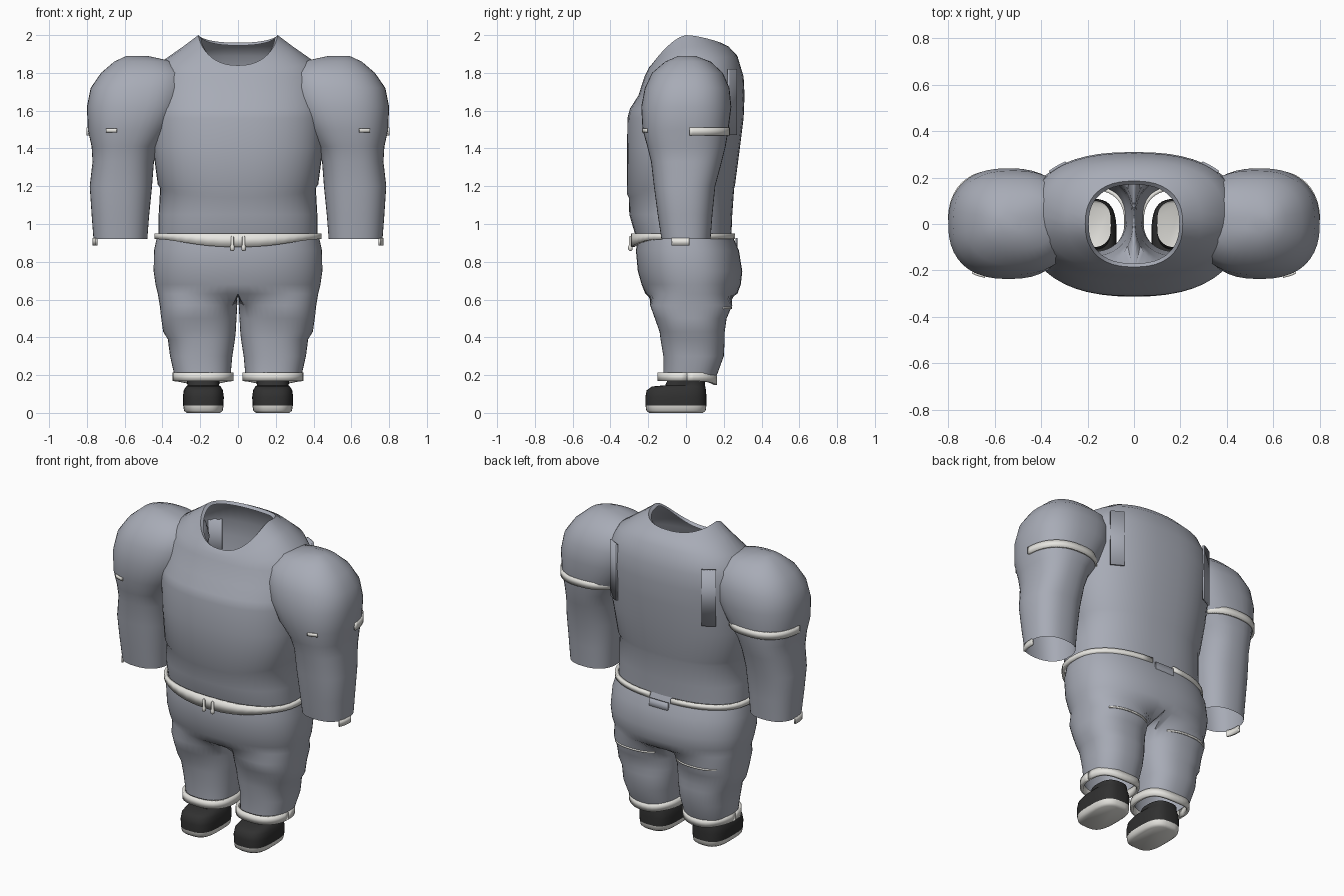
import bpy, bmesh
from math import sin, cos, radians, copysign

cube = bpy.data.objects.get("Cube")
if cube:
    bpy.data.objects.remove(cube)


def material(name, rgb):
    m = bpy.data.materials.new(name)
    m.use_nodes = True
    m.diffuse_color = (*rgb, 1)
    m.node_tree.nodes["Principled BSDF"].inputs["Base Color"].default_value = (*rgb, 1)
    return m


CLOTH = material("blue grey cloth", (0.39, 0.41, 0.47))
TRIM = material("off white trim", (0.80, 0.79, 0.75))
LEATHER = material("black shoe", (0.03, 0.03, 0.03))


def oval(x0, x1, y0, y1, z, deg, p=2.4, front=0, back=0, power=1.3):
    """Point on a rounded section; front and back shift its height there."""
    c, s = cos(radians(deg)), sin(radians(deg))
    x = (x0 + x1) / 2 + (x1 - x0) / 2 * copysign(abs(c) ** (2 / p), c)
    y = (y0 + y1) / 2 + (y1 - y0) / 2 * copysign(abs(s) ** (2 / p), s)
    return x, y, z + (front if s < 0 else back) * abs(s) ** power


def skin(name, rings, mat, closed=True, caps=(), mirror=False, thick=0, seam=False):
    """Join rows of points into a surface."""
    bm = bmesh.new()
    rows = [[bm.verts.new(co) for co in ring] for ring in rings]
    n = len(rows[0])
    for lo, hi in zip(rows, rows[1:]):
        for i in range(n if closed else n - 1):
            j = (i + 1) % n
            quad = (lo[i], lo[j], hi[j], hi[i])
            if seam and all(abs(v.co.x) < 1e-6 for v in quad):
                continue
            bm.faces.new(quad)
    for c in caps:
        bm.faces.new(rows[c])
    bmesh.ops.recalc_face_normals(bm, faces=bm.faces)
    me = bpy.data.meshes.new(name)
    bm.to_mesh(me)
    bm.free()
    me.materials.append(mat)
    me.shade_smooth()
    me.set_sharp_from_angle(angle=radians(50))
    ob = bpy.data.objects.new(name, me)
    bpy.context.collection.objects.link(ob)
    if thick:
        mod = ob.modifiers.new("thickness", "SOLIDIFY")
        mod.thickness = thick
        mod.offset = 0
    if mirror:
        ob.modifiers.new("mirror", "MIRROR")
    return ob


def loft(name, sections, mat, n=40, **kw):
    rings = [[oval(*s[:5], 360 * i / n, *s[5:]) for i in range(n)] for s in sections]
    return skin(name, rings, mat, **kw)


def band(name, box, z0, z1, a0, a1, mat, sag=0, tilt=0, thick=0.012, **kw):
    """Strip of cloth wrapped around a section between two angles."""
    n = 40
    angles = [a0 + (a1 - a0) * i / n for i in range(n + 1)]
    rings = [[oval(*box, z0, a, 2.4, sag, tilt, 4) for a in angles],
             [oval(*box, z1, a, 2.4, 0, tilt, 4) for a in angles]]
    return skin(name, rings, mat, closed=False, thick=thick, **kw)


# Shirt body: height, half width, front, back, then front and back height shift
shirt = [(0.93, 0.42, -0.265, 0.24), (1.05, 0.42, -0.30, 0.245),
         (1.19, 0.412, -0.303, 0.255, -0.05), (1.21, 0.425, -0.313, 0.26, -0.05),
         (1.4, 0.45, -0.312, 0.285), (1.56, 0.46, -0.31, 0.305),
         (1.61, 0.46, -0.297, 0.307), (1.68, 0.455, -0.252, 0.31),
         (1.78, 0.44, -0.22, 0.305), (1.87, 0.39, -0.205, 0.272, -0.06, 0.02),
         (1.94, 0.29, -0.195, 0.225, -0.11, 0), (2.0, 0.21, -0.185, 0.185, -0.16, -0.04),
         (1.985, 0.195, -0.17, 0.17, -0.16, -0.04)]
loft("shirt_body", [(-w, w, f, b, z, 2.4, *shift) for z, w, f, b, *shift in shirt],
     CLOTH, n=48)

# Sleeves, open at the wrist, with full shoulders that run into the chest
loft("sleeves", [
    (0.48, 0.765, -0.13, 0.13, 0.92), (0.47, 0.775, -0.15, 0.14, 1.05),
    (0.455, 0.785, -0.17, 0.155, 1.2), (0.445, 0.77, -0.185, 0.19, 1.33),
    (0.42, 0.775, -0.205, 0.21, 1.41), (0.35, 0.795, -0.23, 0.225, 1.5),
    (0.28, 0.80, -0.237, 0.24, 1.62), (0.26, 0.78, -0.218, 0.23, 1.72),
    (0.27, 0.725, -0.18, 0.195, 1.8), (0.34, 0.655, -0.11, 0.13, 1.86),
    (0.48, 0.59, -0.04, 0.05, 1.89)], CLOTH, caps=(-1,), mirror=True)

# Sleeve trim and hanging wrist tabs
upper_arm = (0.37, 0.796, -0.23, 0.226)
band("sleeve_bands", upper_arm, 1.468, 1.512, 3, 140, TRIM, mirror=True)
band("sleeve_band_fronts", upper_arm, 1.485, 1.505, -78, -62, TRIM, mirror=True)
band("wrist_tabs", (0.485, 0.765, -0.13, 0.13), 0.887, 0.925, -30, 5, TRIM, mirror=True)

# Flaps behind the shoulders
band("shoulder_flaps", (-0.465, 0.465, -0.31, 0.312), 1.47, 1.82, 42, 55, CLOTH, mirror=True)

# Trousers: one half, with a seam in the hips that opens into a leg
OUTER, INNER = 36, 9
half = []
for z, w, f, b in [(0.95, 0.425, -0.25, 0.24), (0.86, 0.445, -0.265, 0.28),
                   (0.75, 0.447, -0.255, 0.298), (0.68, 0.437, -0.235, 0.29),
                   (0.63, 0.425, -0.215, 0.272)]:
    ring = [oval(-w, w, f, b, z, -90 + 180 * i / (OUTER - 1)) for i in range(OUTER)]
    ring[0], ring[-1] = (0, f, z), (0, b, z)
    ring += [(0, b + (f - b) * i / (INNER + 1), z) for i in range(1, INNER + 1)]
    half.append(ring)
for box in [(0.004, 0.415, -0.19, 0.245, 0.57), (0.008, 0.407, -0.165, 0.215, 0.5),
            (0.012, 0.397, -0.14, 0.205, 0.43), (0.016, 0.372, -0.135, 0.205, 0.39),
            (0.03, 0.36, -0.12, 0.2, 0.3), (0.04, 0.335, -0.12, 0.16, 0.19)]:
    ring = [oval(*box, -150 + 300 * i / (OUTER - 1)) for i in range(OUTER)]
    ring += [oval(*box, 150 + 60 * i / (INNER + 1)) for i in range(1, INNER + 1)]
    half.append(ring)
skin("trousers", half, CLOTH, mirror=True, seam=True)

# Trouser trim: ankle cuffs and the creases under the seat
band("ankle_cuffs", (0.033, 0.337, -0.142, 0.155), 0.168, 0.215, 0, 360, TRIM,
     tilt=-0.02, thick=0.018, mirror=True)
band("seat_creases", (0.01, 0.41, -0.19, 0.238), 0.55, 0.56, 50, 128, TRIM,
     thick=0.01, mirror=True)

# Waistband, deeper at the front and open at the back, with its loop
waist = (-0.434, 0.434, -0.282, 0.252)
band("waistband", waist, 0.92, 0.95, 97, 443, TRIM, sag=-0.042, thick=0.018)
band("back_loop", (-0.43, 0.43, -0.27, 0.268), 0.86, 0.925, 84, 96, CLOTH, thick=0.008)

# Drawstring ends
loft("drawstrings", [(0.03 - r, 0.03 + r, -0.294 - r, -0.294 + r, z, 2)
                     for z, r in [(0.858, 0.005), (0.864, 0.012), (0.88, 0.012),
                                  (0.89, 0.008), (0.93, 0.008), (0.936, 0.004)]],
     TRIM, n=12, caps=(0, -1), mirror=True)

# Shoes, open at the ankle, on pale soles
loft("shoe_uppers", [
    (0.077, 0.29, -0.215, 0.108, 0.038, 3), (0.075, 0.292, -0.215, 0.108, 0.085, 3),
    (0.08, 0.287, -0.208, 0.106, 0.12, 3), (0.092, 0.275, -0.18, 0.102, 0.14, 3),
    (0.10, 0.268, -0.11, 0.10, 0.146, 3), (0.098, 0.27, -0.10, 0.10, 0.168, 2.6)],
    LEATHER, mirror=True)
loft("shoe_soles", [
    (0.095, 0.272, -0.195, 0.09, 0, 3), (0.08, 0.286, -0.21, 0.104, 0.012, 3),
    (0.077, 0.29, -0.214, 0.108, 0.038, 3)], TRIM, caps=(0,), mirror=True)
